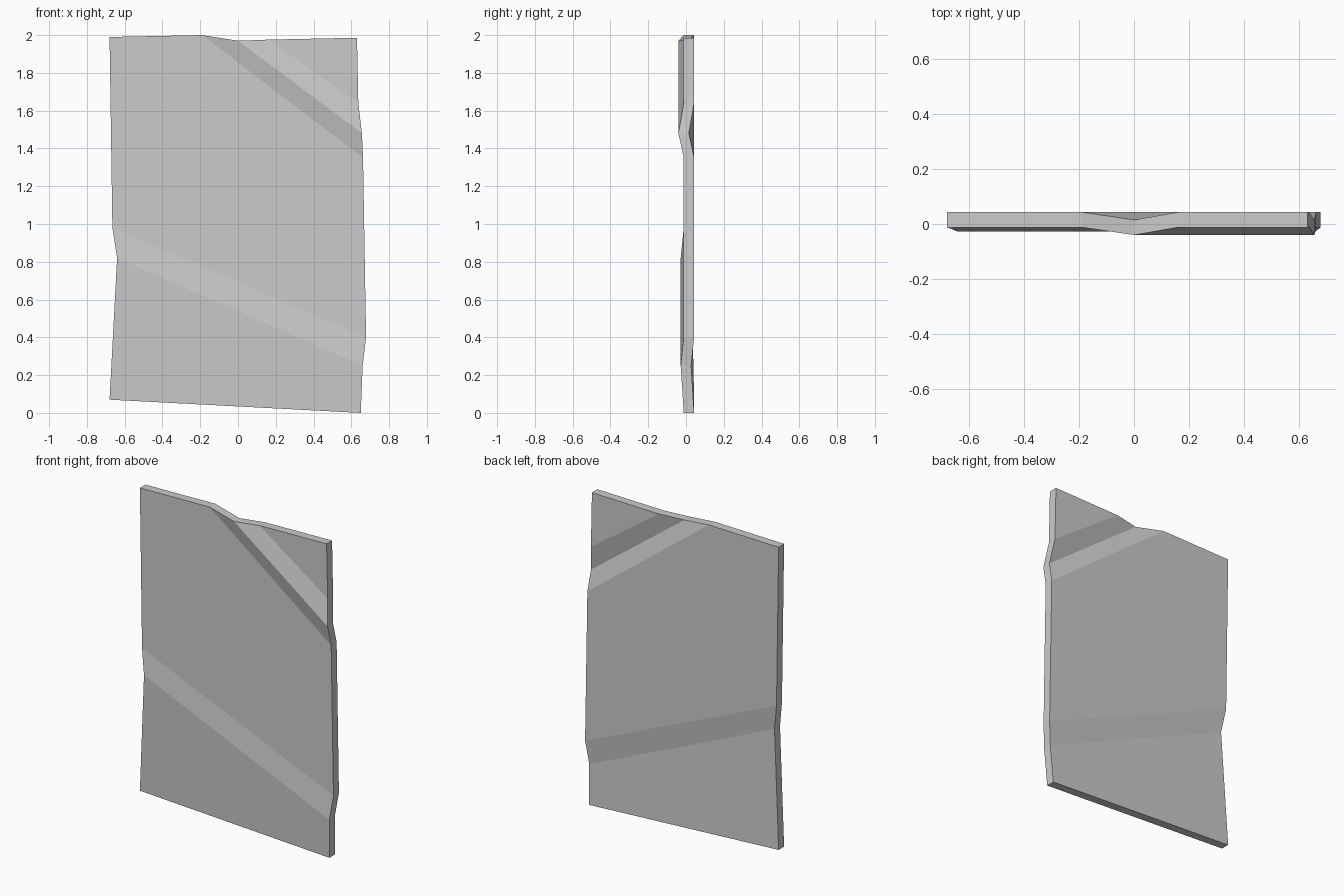
import bpy
import bmesh

cube = bpy.data.objects.get("Cube")
if cube:
    bpy.data.objects.remove(cube, do_unlink=True)

# Plain grey finish
grey = bpy.data.materials.new("plain grey")
grey.use_nodes = True
colour = (0.6, 0.6, 0.6, 1)
grey.diffuse_color = colour
grey.node_tree.nodes["Principled BSDF"].inputs["Base Color"].default_value = colour

THICKNESS = 0.055
FLAT = -0.012   # front surface of the unbent sheet
LOW = -0.028    # shallow lower crease
HIGH = -0.04    # deep upper crease

# Fold lines from bottom to top: left end, right end (x, z), front depth
folds = [
    ((-0.68, 0.07), (0.65, 0.0), FLAT),
    ((-0.64, 0.82), (0.66, 0.25), LOW),
    ((-0.665, 0.98), (0.678, 0.40), FLAT),
    ((-0.19, 2.0), (0.662, 1.35), FLAT),
    ((0.0, 1.97), (0.656, 1.48), HIGH),
    ((0.16, 1.976), (0.637, 1.64), FLAT),
]
top_left, top_right = (-0.68, 1.99), (0.63, 1.986)

bm = bmesh.new()


def point(p, y):
    return bm.verts.new((p[0], y, p[1]))


# Front sheet: a strip between each pair of folds, plus the corner pieces
rows = [(point(a, y), point(b, y)) for a, b, y in folds]
corner_left, corner_right = point(top_left, FLAT), point(top_right, FLAT)
for i, ((a, b), (c, d)) in enumerate(zip(rows, rows[1:])):
    bm.faces.new((a, b, d, c, corner_left) if i == 2 else (a, b, d, c))
bm.faces.new((rows[-1][0], rows[-1][1], corner_right))

# Extrude the whole sheet straight back to give it thickness
front = list(bm.faces)
extruded = bmesh.ops.extrude_face_region(bm, geom=front, use_keep_orig=True)
moved = [v for v in extruded["geom"] if isinstance(v, bmesh.types.BMVert)]
bmesh.ops.translate(bm, verts=moved, vec=(0, THICKNESS, 0))
bmesh.ops.recalc_face_normals(bm, faces=bm.faces)

mesh = bpy.data.meshes.new("bent_panel")
bm.to_mesh(mesh)
bm.free()
mesh.materials.append(grey)
panel = bpy.data.objects.new("bent_panel", mesh)
bpy.context.collection.objects.link(panel)
